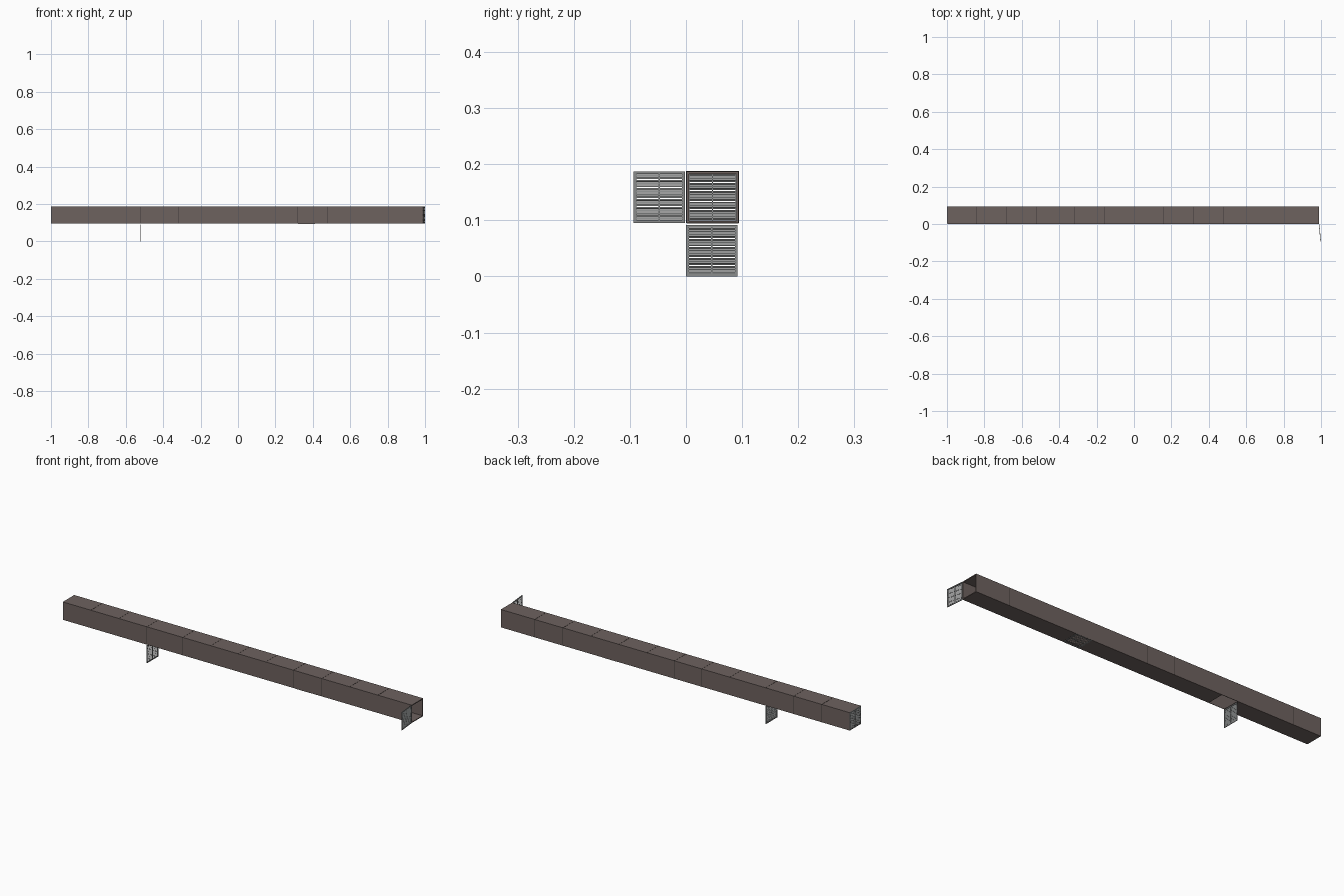
import bpy, bmesh, math
from mathutils import Matrix, Vector

if "Cube" in bpy.data.objects:
    bpy.data.objects.remove(bpy.data.objects["Cube"])


def material(name, rgb):
    m = bpy.data.materials.new(name)
    m.diffuse_color = (*rgb, 1)
    m.use_nodes = True
    m.node_tree.nodes["Principled BSDF"].inputs["Base Color"].default_value = m.diffuse_color
    return m


DUCT = material("brown_grey_sheet_metal", (0.155, 0.122, 0.114))
SEAM = material("dark_seam", (0.05, 0.042, 0.04))
GRILLE = material("grey_grille_metal", (0.26, 0.27, 0.27))

X0, X1 = -0.997, 0.989          # duct length
Y0, Y1 = 0.001, 0.094           # duct width
Z0, Z1 = 0.095, 0.187           # duct height
T = 0.002                       # sheet thickness
G = 0.092                       # grille size


def box(bm, lo, hi, matrix=None):
    lo, hi = Vector(lo), Vector(hi)
    m = Matrix.Translation((lo + hi) / 2) @ Matrix.Diagonal((*(hi - lo), 1))
    bmesh.ops.create_cube(bm, size=1, matrix=(matrix @ m) if matrix else m)


def finish(bm, name, mat):
    bmesh.ops.recalc_face_normals(bm, faces=bm.faces)
    me = bpy.data.meshes.new(name)
    bm.to_mesh(me)
    bm.free()
    me.materials.append(mat)
    ob = bpy.data.objects.new(name, me)
    bpy.context.collection.objects.link(ob)
    return ob


# Duct: four sheet walls, the bottom one split around two hatch openings
bm = bmesh.new()
box(bm, (X0, Y0, Z1 - T), (X1, Y1, Z1))
box(bm, (X0, Y0, Z0), (X1, Y0 + T, Z1 - T))
box(bm, (X0, Y1 - T, Z0), (X1, Y1, Z1 - T))
for a, b in ((X0, -0.52), (-0.43, 0.32), (0.412, X1)):
    box(bm, (a, Y0 + T, Z0), (b, Y1 - T, Z0 + T))
finish(bm, "duct_walls", DUCT)

# Seams between duct sections: thin raised strips
P, W = 0.0006, 0.0018
bm = bmesh.new()
for x in (-0.84, -0.68, -0.52, -0.316, -0.156, 0.0, 0.157, 0.317, 0.477, 0.636, 0.797):
    box(bm, (x - W / 2, Y0 - P, Z1), (x + W / 2, Y1 + P, Z1 + P))
for x in (-0.52, -0.316, 0.317, 0.477):
    box(bm, (x - W / 2, Y0 - P, Z0), (x + W / 2, Y0, Z1))
for x in (-0.84, -0.68, 0.0, -0.156, 0.636, 0.797):
    box(bm, (x - W / 2, Y1, Z0), (x + W / 2, Y1 + P, Z1))
finish(bm, "section_seams", SEAM)

# Rim around the open end
bm = bmesh.new()
R, D = 0.004, 0.006
for lo, hi in (((X1 - D, Y0, Z0), (X1 + 0.001, Y0 + R, Z1)),
               ((X1 - D, Y1 - R, Z0), (X1 + 0.001, Y1, Z1)),
               ((X1 - D, Y0 + R, Z0), (X1 + 0.001, Y1 - R, Z0 + R)),
               ((X1 - D, Y0 + R, Z1 - R), (X1 + 0.001, Y1 - R, Z1))):
    box(bm, lo, hi)
finish(bm, "open_end_rim", DUCT)


def grille(name, origin, u, v):
    """Louvred square panel: u runs along the slats, v across them."""
    u, v = Vector(u).normalized(), Vector(v).normalized()
    m = Matrix((u, v, u.cross(v))).transposed().to_4x4()
    m.translation = origin
    f, t = 0.005, 0.0015
    bm = bmesh.new()
    for lo, hi in (((0, 0), (f, G)), ((G - f, 0), (G, G)),
                   ((f, 0), (G - f, f)), ((f, G - f), (G - f, G)),
                   ((G / 2 - 0.001, f), (G / 2 + 0.001, G - f))):
        box(bm, (*lo, -t), (*hi, t), m)
    n = 17
    pitch = (G - 2 * f) / n
    for i in range(n):
        tilt = m @ Matrix.Translation((0, f + (i + 0.5) * pitch, 0)) @ Matrix.Rotation(math.radians(25), 4, 'X')
        box(bm, (f, -0.0018, -0.0003), (G - f, 0.0018, 0.0003), tilt)
    return finish(bm, name, GRILLE)


# Closed end, closed floor hatch, hanging floor hatch, swung-open end door
grille("closed_end_grille", (-0.9985, 0.0015, 0.095), (0, 1, 0), (0, 0, 1))
grille("closed_floor_grille", (0.32, 0.0015, 0.0955), (0, 1, 0), (1, 0, 0))
grille("hanging_floor_grille", (-0.52, 0.0, 0.0), (0, 1, 0), (0, 0, 1))
a = math.radians(5.5)
grille("open_end_door", (0.9895, -0.002, 0.0955), (math.sin(a), -math.cos(a), 0), (0, 0, 1))
